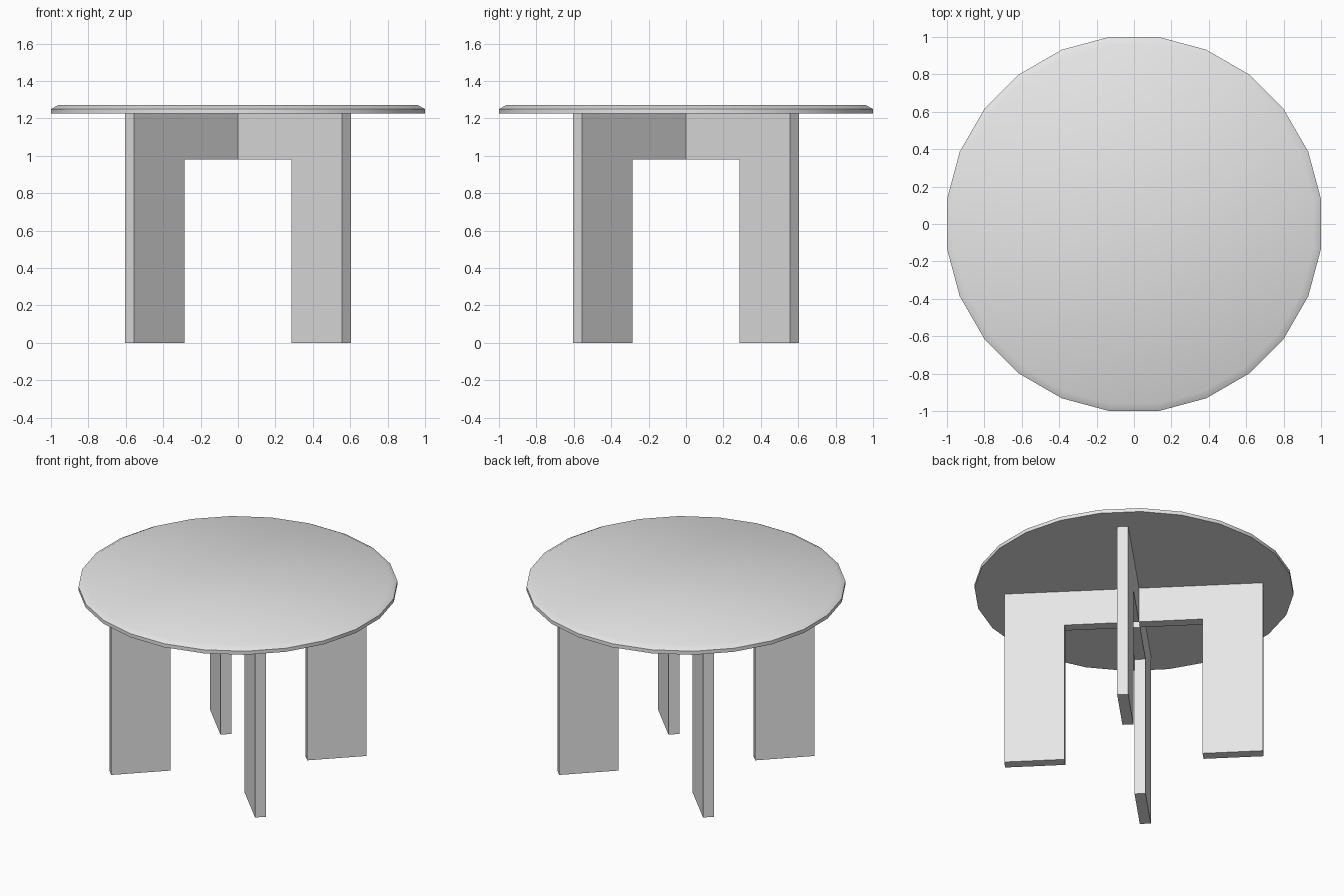
import bpy
import bmesh
import math
from mathutils import Matrix

cube = bpy.data.objects.get("Cube")
if cube:
    bpy.data.objects.remove(cube, do_unlink=True)

# One plain grey for the whole table
grey = bpy.data.materials.new("light_grey")
grey.use_nodes = True
colour = (0.8, 0.8, 0.8, 1.0)
grey.diffuse_color = colour
grey.node_tree.nodes["Principled BSDF"].inputs["Base Color"].default_value = colour


def add_object(name, bm):
    bmesh.ops.recalc_face_normals(bm, faces=bm.faces)
    mesh = bpy.data.meshes.new(name)
    bm.to_mesh(mesh)
    bm.free()
    mesh.materials.append(grey)
    obj = bpy.data.objects.new(name, mesh)
    bpy.context.collection.objects.link(obj)
    return obj


# Round top: 24-sided disc with a shallow chamfer on its upper rim
SIDES = 24
UNDERSIDE, TOP = 1.225, 1.272
RADIUS = 1 / math.cos(math.pi / SIDES)
bm = bmesh.new()
bmesh.ops.create_circle(bm, cap_ends=True, segments=SIDES, radius=RADIUS,
                        matrix=Matrix.Translation((0, 0, UNDERSIDE))
                        @ Matrix.Rotation(math.pi / SIDES, 4, 'Z'))
base = bm.faces[:]
for z, scale in ((1.25, 1.0), (TOP, 0.96)):
    result = bmesh.ops.extrude_face_region(bm, geom=base, use_keep_orig=(z < TOP))
    base = [g for g in result["geom"] if isinstance(g, bmesh.types.BMFace)]
    for v in base[0].verts:
        v.co = (v.co.x * scale, v.co.y * scale, z)
table_top = add_object("table_top", bm)
bpy.ops.object.select_all(action='DESELECT')
table_top.select_set(True)
bpy.context.view_layer.objects.active = table_top
bpy.ops.object.shade_smooth_by_angle(angle=math.radians(35))

# Four L-shaped panel legs on the diagonals, around a small open core
HALF = 0.035
INNER, OUTER, RAIL = 0.438, 0.82, 0.98
profile = [(HALF, RAIL), (INNER, RAIL), (INNER, 0), (OUTER, 0),
           (OUTER, UNDERSIDE), (HALF, UNDERSIDE)]
for i, place in enumerate(("back_left", "back_right", "front_right", "front_left")):
    bm = bmesh.new()
    face = bm.faces.new([bm.verts.new((r, -HALF, z)) for r, z in profile])
    result = bmesh.ops.extrude_face_region(bm, geom=[face], use_keep_orig=True)
    moved = [g for g in result["geom"] if isinstance(g, bmesh.types.BMVert)]
    bmesh.ops.translate(bm, verts=moved, vec=(0, 2 * HALF, 0))
    bmesh.ops.rotate(bm, verts=bm.verts,
                     matrix=Matrix.Rotation(math.radians(45 + 90 * i), 3, 'Z'))
    add_object(place + "_leg", bm)
